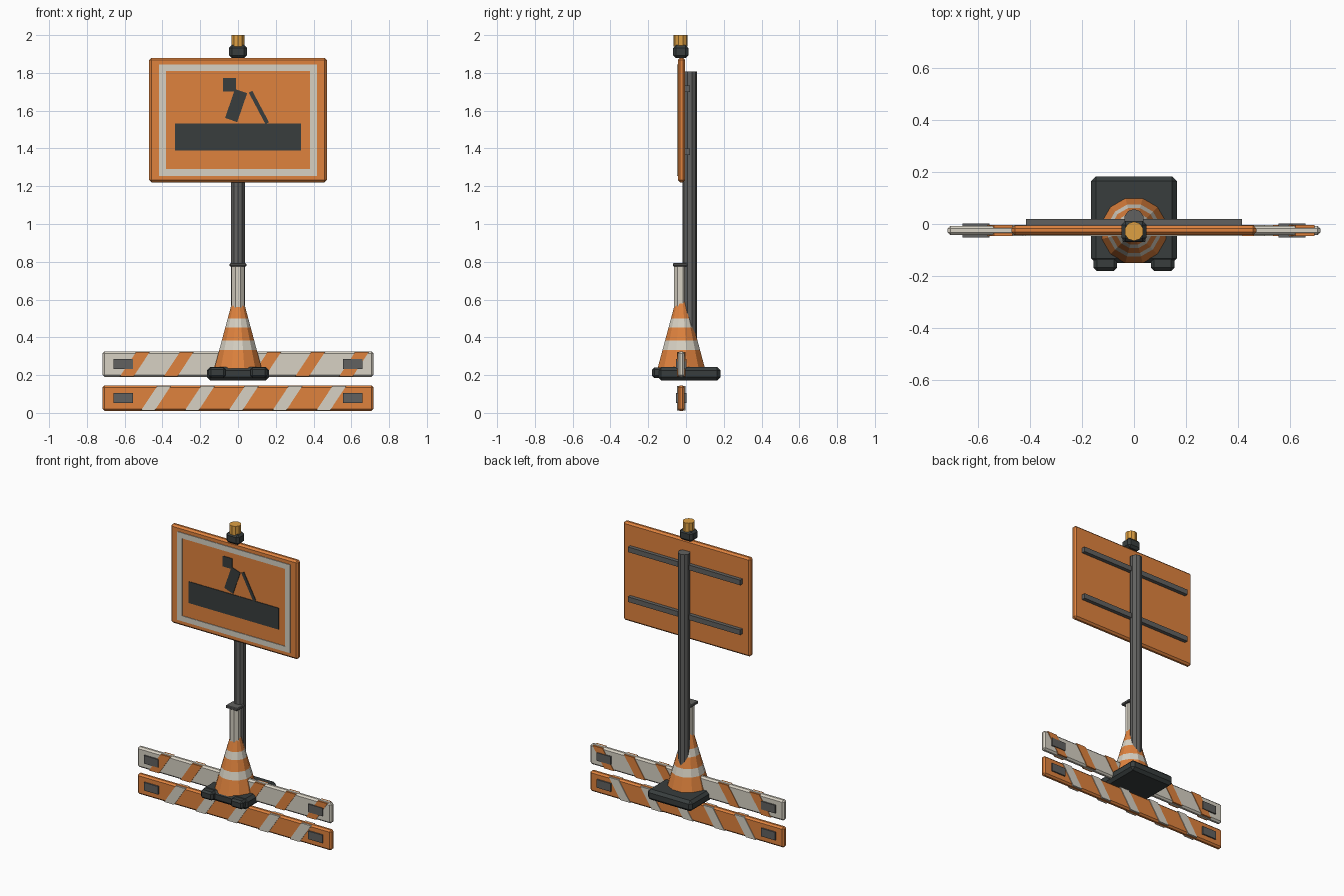
import bpy, bmesh, math
from mathutils import Matrix, Vector

cube = bpy.data.objects.get("Cube")
if cube:
    bpy.data.objects.remove(cube, do_unlink=True)


def material(name, rgb):
    m = bpy.data.materials.new(name)
    m.use_nodes = True
    m.diffuse_color = (*rgb, 1)
    m.node_tree.nodes["Principled BSDF"].inputs["Base Color"].default_value = (*rgb, 1)
    return m


ORANGE = material("safety orange", (0.74, 0.225, 0.048))
WHITE = material("off white", (0.68, 0.64, 0.55))
DARK = material("charcoal", (0.04, 0.048, 0.048))
GREY = material("steel grey", (0.12, 0.12, 0.116))
AMBER = material("amber lamp", (0.73, 0.35, 0.055))


def finish(name, bm, *mats):
    bmesh.ops.recalc_face_normals(bm, faces=bm.faces)
    mesh = bpy.data.meshes.new(name)
    bm.to_mesh(mesh)
    bm.free()
    for m in mats:
        mesh.materials.append(m)
    ob = bpy.data.objects.new(name, mesh)
    bpy.context.collection.objects.link(ob)
    return ob


def box(name, mat, x, y, z, bevel=0, tilt=0):
    """Box from (min, max) ranges, tilted about the y axis."""
    bm = bmesh.new()
    size = [r[1] - r[0] for r in (x, y, z)]
    centre = Vector([(r[0] + r[1]) / 2 for r in (x, y, z)])
    bmesh.ops.create_cube(bm, size=1, matrix=Matrix.Diagonal((*size, 1)))
    if bevel:
        bmesh.ops.bevel(bm, geom=bm.edges[:], offset=bevel, segments=1, affect='EDGES')
    bm.transform(Matrix.Translation(centre) @ Matrix.Rotation(math.radians(tilt), 4, 'Y'))
    return finish(name, bm, mat)


def turned(name, profile, y, sides, mats, pick=lambda z: 0):
    """Closed faceted solid from (radius, z) rings; pick gives the band's material."""
    bm = bmesh.new()
    rings = []
    for r, z in profile:
        angles = [2 * math.pi * (i + 0.5) / sides for i in range(sides)]
        rings.append([bm.verts.new((r * math.cos(a), y + r * math.sin(a), z)) for a in angles])
    for low, high in zip(rings, rings[1:]):
        for i in range(sides):
            j = (i + 1) % sides
            f = bm.faces.new((low[i], low[j], high[j], high[i]))
            f.material_index = pick((low[i].co.z + high[i].co.z) / 2)
    bm.faces.new(rings[0])
    bm.faces.new(rings[-1])
    return finish(name, bm, *mats)


def slanted(name, mat, x, half, lean, y, z):
    """Parallelogram stripe passing right through a plank."""
    bm = bmesh.new()
    corners = [(x - half - lean, z[0]), (x + half - lean, z[0]),
               (x + half + lean, z[1]), (x - half + lean, z[1])]
    face = bm.faces.new([bm.verts.new((cx, y[0], cz)) for cx, cz in corners])
    out = bmesh.ops.extrude_face_region(bm, geom=[face])
    moved = [v for v in out["geom"] if isinstance(v, bmesh.types.BMVert)]
    bmesh.ops.translate(bm, verts=moved, vec=(0, y[1] - y[0], 0))
    return finish(name, bm, mat)


AXIS = -0.025  # depth of the cone, planks and lamp

# Striped planks with through stripes and end plates
for name, z0, base, paint, first, count in (
        ("upper_plank", 0.19, WHITE, ORANGE, -0.546, 6),
        ("lower_plank", 0.01, ORANGE, WHITE, -0.434, 5)):
    z1 = z0 + 0.136
    box(name, base, (-0.717, 0.717), (AXIS - 0.018, AXIS + 0.018), (z0, z1), 0.011)
    for i in range(count):
        slanted(name + "_stripe", paint, first + i * 0.232, 0.036, 0.043,
                (AXIS - 0.022, AXIS + 0.022), (z0 + 0.003, z1 - 0.003))
    for side in (-1, 1):
        box(name + "_end_plate", GREY, sorted((side * 0.555, side * 0.66)),
            (AXIS - 0.027, AXIS + 0.027), (z0 + 0.042, z0 + 0.096))

# Cone base with two front pads
box("cone_base", DARK, (-0.165, 0.165), (-0.15, 0.183), (0.172, 0.243), 0.018)
for side in (-1, 1):
    box("base_pad", DARK, sorted((side * 0.065, side * 0.155)),
        (-0.18, -0.125), (0.185, 0.241), 0.012)

# Traffic cone with two pale bands
LEVELS = (0.235, 0.332, 0.382, 0.452, 0.5, 0.588)
turned("traffic_cone", [(0.13 - (z - 0.235) * 0.278, z) for z in LEVELS], AXIS, 12,
       (ORANGE, WHITE), lambda z: int(0.332 < z < 0.382 or 0.452 < z < 0.5))

# Short sleeve above the cone and its cap
turned("sleeve", [(0.036, 0.5), (0.036, 0.78)], AXIS - 0.005, 8, (WHITE,))
box("sleeve_cap", GREY, (-0.044, 0.044), (-0.07, 0.008), (0.775, 0.793), 0.004)

# Main pole and the rails holding the sign
turned("main_pole", [(0.038, 0.2), (0.038, 1.808)], 0.019, 10, (GREY,))
for z in (1.382, 1.715):
    box("sign_rail", GREY, (-0.415, 0.415), (-0.008, 0.02), (z - 0.017, z + 0.017))

# Sign panel
FRONT = -0.043
box("sign_panel", ORANGE, (-0.47, 0.47), (FRONT, -0.005), (1.22, 1.88), 0.012)
PLATE = (FRONT - 0.004, FRONT + 0.002)

# Pale border on the sign
for side in (-1, 1):
    box("border_upright", WHITE, sorted((side * 0.382, side * 0.418)), PLATE, (1.255, 1.845))
    mid = 1.55 + side * 0.277
    box("border_bar", WHITE, (-0.382, 0.382), PLATE, (mid - 0.018, mid + 0.018))

# Digging pictogram
box("pictogram_ground", DARK, (-0.333, 0.333), PLATE, (1.39, 1.533))
box("pictogram_head", DARK, (-0.08, -0.01), PLATE, (1.702, 1.772))
box("pictogram_body", DARK, (-0.044, 0.024), PLATE, (1.546, 1.708), tilt=19)
box("pictogram_tool", DARK, (0.1, 0.121), PLATE, (1.523, 1.711), tilt=-28)

# Warning lamp on top of the sign
box("lamp_base", DARK, (-0.048, 0.048), (-0.068, 0.012), (1.878, 1.947), 0.015)
turned("lamp_lens", [(0.037, 1.94), (0.037, 2.0)], AXIS - 0.003, 10, (AMBER,))
